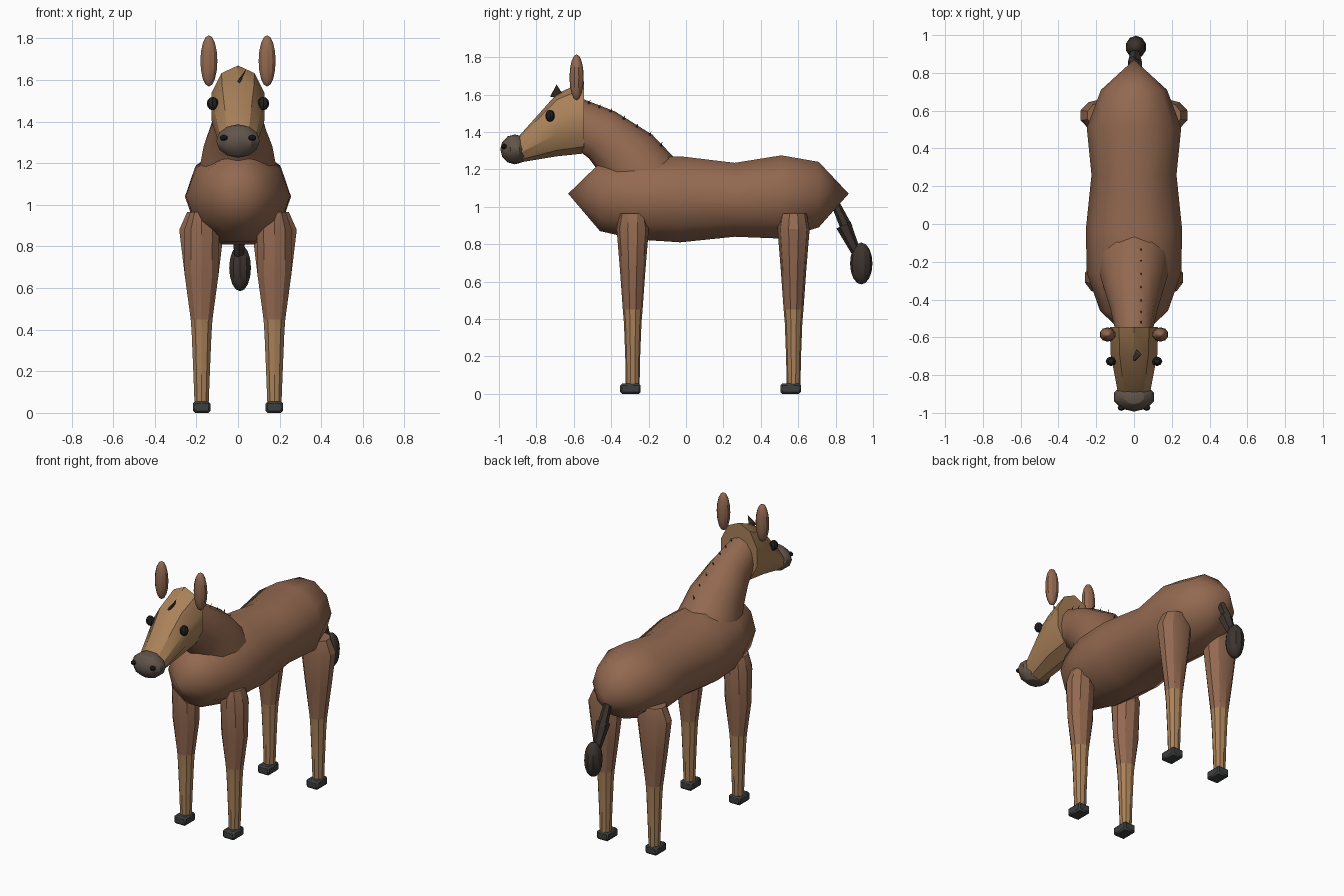
import bpy, bmesh, math
from mathutils import Vector

if "Cube" in bpy.data.objects:
    bpy.data.objects.remove(bpy.data.objects["Cube"])


def mat(name, rgb):
    m = bpy.data.materials.new(name)
    m.diffuse_color = (*rgb, 1)
    m.use_nodes = True
    m.node_tree.nodes["Principled BSDF"].inputs["Base Color"].default_value = m.diffuse_color
    return m


COAT = mat("coat", (0.29, 0.14, 0.08))
TAN = mat("tan", (0.40, 0.22, 0.10))
MUZZLE = mat("muzzle_grey", (0.12, 0.09, 0.07))
HAIR = mat("dark_hair", (0.045, 0.033, 0.027))
HOOF = mat("hoof_grey", (0.045, 0.05, 0.048))
BLACK = mat("black", (0.015, 0.015, 0.015))


def finish(ob, name, material, angle):
    ob.name = name
    ob.data.materials.append(material)
    bpy.ops.object.select_all(action='DESELECT')
    ob.select_set(True)
    bpy.context.view_layer.objects.active = ob
    bpy.ops.object.shade_smooth_by_angle(angle=math.radians(angle))
    return ob


def loft(name, rings, material, x=0, n=10, flat=False, angle=40, tips=None):
    """Skin elliptical rings, each (y, z of one end, y, z of other end, x radius)."""
    bm = bmesh.new()
    grow = 1 / math.cos(math.pi / n) if flat else 1
    loops = []
    for y1, z1, y2, z2, rx in rings:
        c = Vector((x, (y1 + y2) / 2, (z1 + z2) / 2))
        v = Vector((0, y1 - y2, z1 - z2)) / 2 * grow
        loop = []
        for i in range(n):
            a = 2 * math.pi * (i + (0.5 if flat else 0)) / n
            loop.append(bm.verts.new(c + v * math.cos(a) + Vector((rx * math.sin(a), 0, 0))))
        loops.append(loop)
    for a, b in zip(loops, loops[1:]):
        for i in range(n):
            bm.faces.new((a[i], a[(i + 1) % n], b[(i + 1) % n], b[i]))
    for k, loop in enumerate((loops[0], loops[-1])):
        if tips:
            tip = bm.verts.new((x, *tips[k]))
            for i in range(n):
                bm.faces.new((loop[i], loop[(i + 1) % n], tip))
        else:
            bm.faces.new(loop)
    bmesh.ops.recalc_face_normals(bm, faces=bm.faces)
    me = bpy.data.meshes.new(name)
    bm.to_mesh(me)
    bm.free()
    ob = bpy.data.objects.new(name, me)
    bpy.context.collection.objects.link(ob)
    return finish(ob, name, material, angle)


def ball(name, loc, scale, material, seg=10, rings=6, angle=30):
    bpy.ops.mesh.primitive_uv_sphere_add(segments=seg, ring_count=rings, radius=1, location=loc)
    ob = bpy.context.object
    ob.scale = scale
    return finish(ob, name, material, angle)


def cone(name, loc, r1, r2, depth, rot, material, scale=(1, 1, 1), n=6):
    bpy.ops.mesh.primitive_cone_add(vertices=n, radius1=r1, radius2=r2, depth=depth,
                                    location=loc, rotation=rot)
    ob = bpy.context.object
    ob.scale = scale
    return finish(ob, name, material, 30)


# Barrel body with pointed chest and rump
loft("body", [(-0.46, 1.235, -0.46, 0.87, 0.18), (-0.26, 1.26, -0.26, 0.825, 0.25),
              (-0.03, 1.27, -0.03, 0.81, 0.255), (0.26, 1.235, 0.26, 0.84, 0.225),
              (0.51, 1.275, 0.51, 0.83, 0.25), (0.71, 1.24, 0.71, 0.89, 0.175)],
     COAT, flat=True, angle=60, tips=((-0.63, 1.07), (0.87, 1.07)))

# Neck sloping up from the shoulders
loft("neck", [(-0.05, 1.25, -0.42, 1.05, 0.19), (-0.18, 1.385, -0.46, 1.18, 0.165),
              (-0.38, 1.51, -0.52, 1.26, 0.125), (-0.56, 1.58, -0.56, 1.29, 0.10)],
     COAT, n=12, angle=60)

# Head, muzzle and nostrils
loft("head", [(-0.545, 1.67, -0.545, 1.285, 0.135), (-0.69, 1.605, -0.69, 1.27, 0.13),
              (-0.90, 1.37, -0.90, 1.235, 0.088)], TAN, angle=30)
ball("muzzle", (0, -0.915, 1.307), (0.11, 0.078, 0.08), MUZZLE)
for s, side in ((1, "left"), (-1, "right")):
    ball(f"nostril_{side}", (s * 0.068, -0.973, 1.322), (0.02, 0.017, 0.014), BLACK, 8, 5)
    ball(f"eye_{side}", (s * 0.122, -0.727, 1.487), (0.028, 0.025, 0.032), BLACK, 8, 6)
    ball(f"ear_{side}", (s * 0.14, -0.585, 1.692), (0.043, 0.038, 0.123), COAT, 10, 8)

# Forelock and mane tufts
cone("forelock", (0.022, -0.692, 1.622), 0.04, 0, 0.075, (0, math.radians(30), 0), HAIR,
     (0.22, 1, 1), 5)
crest = [(-0.14, 1.345), (-0.20, 1.40), (-0.27, 1.443), (-0.34, 1.487),
         (-0.41, 1.525), (-0.47, 1.548), (-0.525, 1.57)]
for i, (y, z) in enumerate(crest):
    cone(f"mane_tuft_{i + 1}", (0.037, y, z - 0.028), 0.016, 0, 0.07,
         (math.radians(-25), 0, 0), HAIR, (0.5, 1, 1), 5)

# Legs and hooves
for s, side in ((1, "left"), (-1, "right")):
    for end, y, hip, hoof_y in (("front", -0.285, 0.088, -0.297), ("hind", 0.575, 0.113, 0.56)):
        def leg(part, levels, material):
            loft(f"{end}_{part}_leg_{side}",
                 [(y + ry, z, y - ry, z, rx) for z, ry, rx in levels], material,
                 x=s * 0.175, angle=30)
        leg("upper", [(0.965, 0.07, hip * 0.65), (0.88, 0.086, hip),
                      (0.66, 0.068, 0.085), (0.45, 0.053, 0.055)], COAT)
        leg("lower", [(0.45, 0.053, 0.055), (0.38, 0.047, 0.05),
                      (0.20, 0.040, 0.042), (0.05, 0.037, 0.036)], TAN)
        bpy.ops.mesh.primitive_cube_add(size=1, location=(s * 0.175, hoof_y, 0.0275))
        hoof = bpy.context.object
        hoof.scale = (0.084, 0.11, 0.055)
        bpy.ops.object.transform_apply(location=False, rotation=False, scale=True)
        bevel = hoof.modifiers.new("bevel", 'BEVEL')
        bevel.width = 0.01
        bevel.segments = 1
        finish(hoof, f"{end}_hoof_{side}", HOOF, 30)

# Tail: two tapering segments and a tuft
tilt = (math.radians(25), 0, 0)
cone("tail_root", (0, 0.825, 0.96), 0.033, 0.022, 0.17, tilt, HAIR)
cone("tail_middle", (0.005, 0.878, 0.825), 0.024, 0.042, 0.17, tilt, HAIR)
ball("tail_tuft", (0.01, 0.937, 0.697), (0.055, 0.06, 0.112), HAIR, 10, 8)
